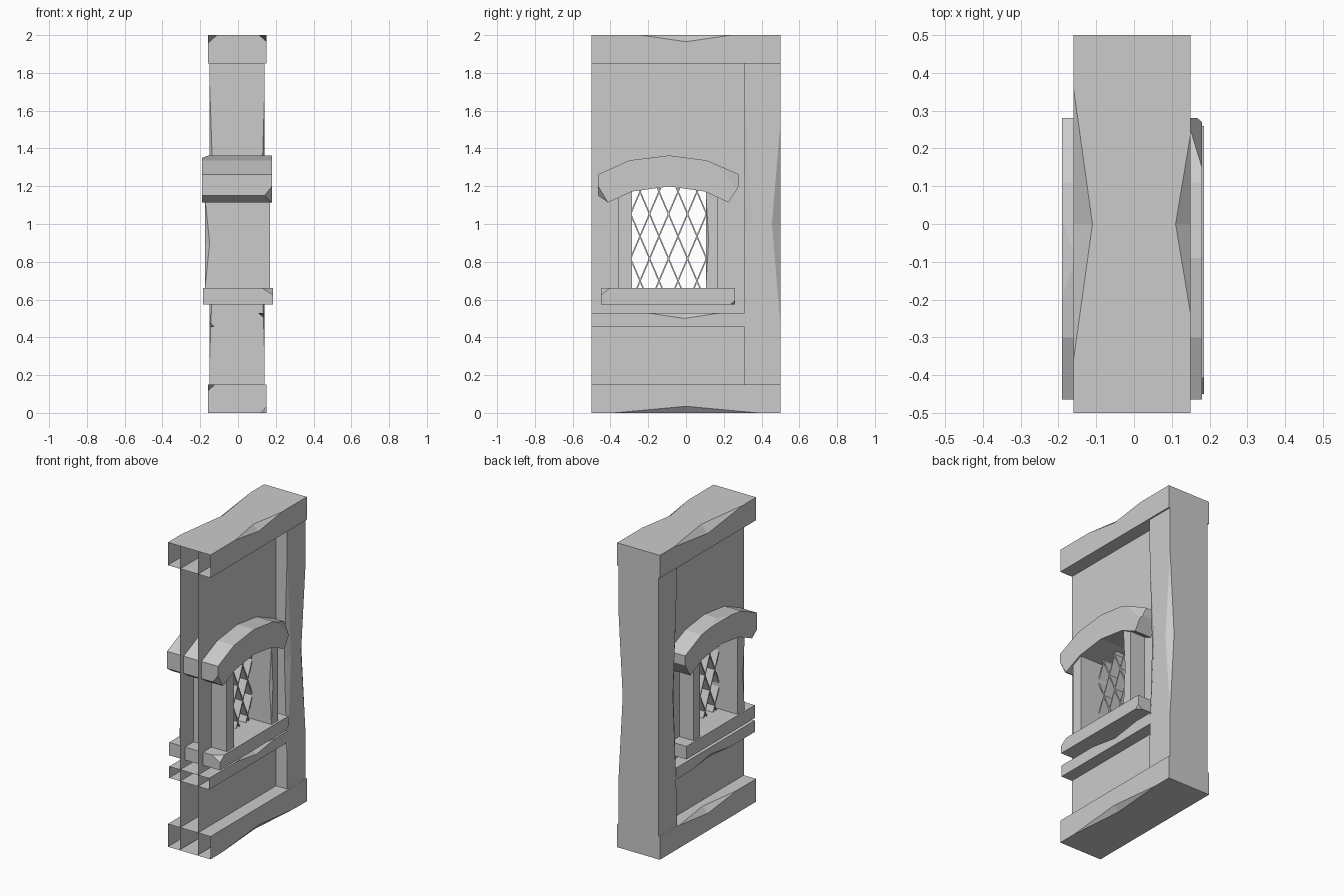
import bpy, bmesh
from mathutils import Vector

cube = bpy.data.objects.get("Cube")
if cube:
    bpy.data.objects.remove(cube)

GREY = (0.6, 0.6, 0.6, 1)
mat = bpy.data.materials.new("stone_grey")
mat.use_nodes = True
mat.diffuse_color = GREY
mat.node_tree.nodes["Principled BSDF"].inputs["Base Color"].default_value = GREY

AXES = {"x": Vector((1, 0, 0)), "y": Vector((0, 1, 0)), "z": Vector((0, 0, 1))}


def direction(name):
    return AXES[name[1]] * (1 if name[0] == "+" else -1)


def prism(profile, x0, x1):
    """Closed solid from a (y, z) profile extruded along x."""
    bm = bmesh.new()
    face = bm.faces.new([bm.verts.new((x0, y, z)) for y, z in profile])
    out = bmesh.ops.extrude_face_region(bm, geom=[face])["geom"]
    moved = [v for v in out if isinstance(v, bmesh.types.BMVert)]
    bmesh.ops.translate(bm, verts=moved, vec=(x1 - x0, 0, 0))
    bmesh.ops.recalc_face_normals(bm, faces=bm.faces)
    return bm


def box(x0, x1, y0, y1, z0, z1):
    return prism([(y0, z0), (y1, z0), (y1, z1), (y0, z1)], x0, x1)


def chip(bm, side_a, side_b, start, end, depth_a, depth_b):
    """Knock a shallow notch out of the edge where two box sides meet."""
    na, nb = direction(side_a), direction(side_b)
    along = Vector(abs(c) for c in na.cross(nb))
    bm.normal_update()

    def facing(edge, n):
        return next((f for f in edge.link_faces if f.normal.dot(n) > 0.99), None)

    edge = next(e for e in bm.edges if facing(e, na) and facing(e, nb))
    fa, fb = facing(edge, na), facing(edge, nb)
    v0, v1 = sorted(edge.verts, key=lambda v: v.co.dot(along))
    lo, hi = v0.co.dot(along), v1.co.dot(along)
    a = bmesh.utils.edge_split(edge, v0, (start - lo) / (hi - lo))[1]
    rest = bm.edges.get((a, v1))
    b = bmesh.utils.edge_split(rest, a, (end - start) / (hi - start))[1]
    mid = (a.co + b.co) / 2
    tips = []
    for face, inward in ((fa, -nb * depth_a), (fb, -na * depth_b)):
        bmesh.utils.face_split(face, a, b, coords=[mid + inward])
        tips.append(min(bm.verts, key=lambda v: (v.co - mid - inward).length))
    bmesh.ops.delete(bm, geom=[bm.edges.get((a, b))], context="EDGES")
    bm.faces.new((a, tips[0], tips[1]))
    bm.faces.new((b, tips[1], tips[0]))
    bmesh.ops.recalc_face_normals(bm, faces=bm.faces)


def slice_corner(bm, corner, signs, depths):
    """Cut a corner off with a flat plane and close the hole."""
    corner = Vector(corner)
    normal = Vector(s / d for s, d in zip(signs, depths))
    point = corner - Vector((signs[0] * depths[0], 0, 0))
    geom = bm.verts[:] + bm.edges[:] + bm.faces[:]
    bmesh.ops.bisect_plane(bm, geom=geom, plane_co=point,
                           plane_no=normal.normalized(), clear_outer=True)
    bmesh.ops.holes_fill(bm, edges=[e for e in bm.edges if e.is_boundary])
    bmesh.ops.recalc_face_normals(bm, faces=bm.faces)


def finish(name, bm, open_front=False):
    if open_front:
        bm.normal_update()
        ends = [f for f in bm.faces if f.normal.y < -0.99]
        bmesh.ops.delete(bm, geom=ends, context="FACES")
    mesh = bpy.data.meshes.new(name)
    bm.to_mesh(mesh)
    bm.free()
    mesh.materials.append(mat)
    obj = bpy.data.objects.new(name, mesh)
    bpy.context.collection.objects.link(obj)


# Two thin wall skins with a window opening
for name, x in (("wall_right", -0.07), ("wall_left", 0.06)):
    bm = bmesh.new()
    ys, zs = (-0.5, -0.32, 0.14, 0.4), (0.005, 0.62, 1.24, 1.995)
    for i in range(3):
        for j in range(3):
            if (i, j) != (1, 1):
                bm.faces.new([bm.verts.new((x, ys[i + p], zs[j + q]))
                              for p, q in ((0, 0), (1, 0), (1, 1), (0, 1))])
    bmesh.ops.remove_doubles(bm, verts=bm.verts, dist=0.001)
    bmesh.ops.recalc_face_normals(bm, faces=bm.faces)
    finish(name, bm)

# Top and bottom beams, open at the front end
bm = box(-0.16, 0.15, -0.5, 0.5, 1.85, 2)
chip(bm, "+z", "+x", -0.24, 0.24, 0.04, 0.035)
chip(bm, "+z", "-x", -0.36, 0.36, 0.05, 0.045)
finish("top_beam", bm, True)

bm = box(-0.16, 0.15, -0.5, 0.5, 0, 0.15)
chip(bm, "-z", "+x", -0.38, 0.38, 0.03, 0.035)
chip(bm, "+z", "-x", -0.3, 0.3, 0.04, 0.035)
finish("bottom_beam", bm, True)

# Rear post with worn edges
bm = box(-0.15, 0.14, 0.31, 0.5, 0.15, 1.85)
chip(bm, "+x", "+y", 0.46, 1.54, 0.045, 0.03)
chip(bm, "+x", "-y", 0.32, 1.68, 0.04, 0.02)
chip(bm, "-x", "-y", 0.28, 1.74, 0.04, 0.025)
finish("rear_post", bm)

# Horizontal rail under the window
bm = box(-0.15, 0.14, -0.5, 0.32, 0.455, 0.53)
chip(bm, "+z", "+x", -0.21, 0.19, 0.035, 0.03)
chip(bm, "-z", "-x", -0.25, 0.15, 0.025, 0.03)
finish("rail", bm, True)

# Window sill
bm = box(-0.185, 0.185, -0.45, 0.26, 0.575, 0.66)
slice_corner(bm, (0.185, -0.45, 0.66), (1, -1, 1), (0.055, 0.045, 0.035))
slice_corner(bm, (0.185, 0.26, 0.575), (1, 1, -1), (0.03, 0.025, 0.02))
finish("window_sill", bm)

# Window side posts
bm = box(-0.175, 0.17, -0.36, -0.285, 0.64, 1.2)
chip(bm, "-x", "-y", 0.66, 1.14, 0.02, 0.025)
finish("front_jamb", bm)
bm = box(-0.175, 0.17, 0.105, 0.17, 0.64, 1.2)
chip(bm, "+x", "-y", 0.66, 1.17, 0.015, 0.015)
finish("rear_jamb", bm)

# Arched lintel
arch = [(-0.465, 1.263), (-0.3, 1.337), (-0.09, 1.363), (0.11, 1.337),
        (0.28, 1.263), (0.28, 1.2), (0.225, 1.114), (0.1, 1.172),
        (-0.09, 1.199), (-0.285, 1.172), (-0.413, 1.114), (-0.465, 1.15)]
bm = prism(arch, -0.19, 0.18)
slice_corner(bm, (0.18, 0.28, 1.263), (1, 1, 1), (0.04, 0.08, 0.09))
slice_corner(bm, (0.18, -0.465, 1.15), (1, -1, -1), (0.04, 0.03, 0.05))
# Flat chip on the crown
slice_corner(bm, (-0.19, -0.09, 1.363), (-1, 1, 1), (0.035, 5, 0.013))
finish("window_arch", bm)

# Diagonal lattice bars clipped to the opening
bm = bmesh.new()
SLOPE, HALF = 2.35, 0.004
Y0, Y1, Z0, Z1 = -0.29, 0.11, 0.65, 1.19
for sign in (1, -1):
    for k in range(-5, 6):
        base = -0.0925 + (k + 0.5) * 0.1005
        ends = []
        for z in (Z0, Z1):
            y = base + sign * (z - 0.935) / SLOPE
            yc = min(max(y, Y0), Y1)
            ends.append((yc, 0.935 + sign * (yc - base) * SLOPE))
        (ya, za), (yb, zb) = ends
        if abs(yb - ya) < 0.01:
            continue
        bar = prism([(ya - HALF, za), (ya + HALF, za),
                     (yb + HALF, zb), (yb - HALF, zb)], -0.04, 0.03)
        mesh = bpy.data.meshes.new("bar")
        bar.to_mesh(mesh)
        bar.free()
        bm.from_mesh(mesh)
        bpy.data.meshes.remove(mesh)
finish("window_lattice", bm)
